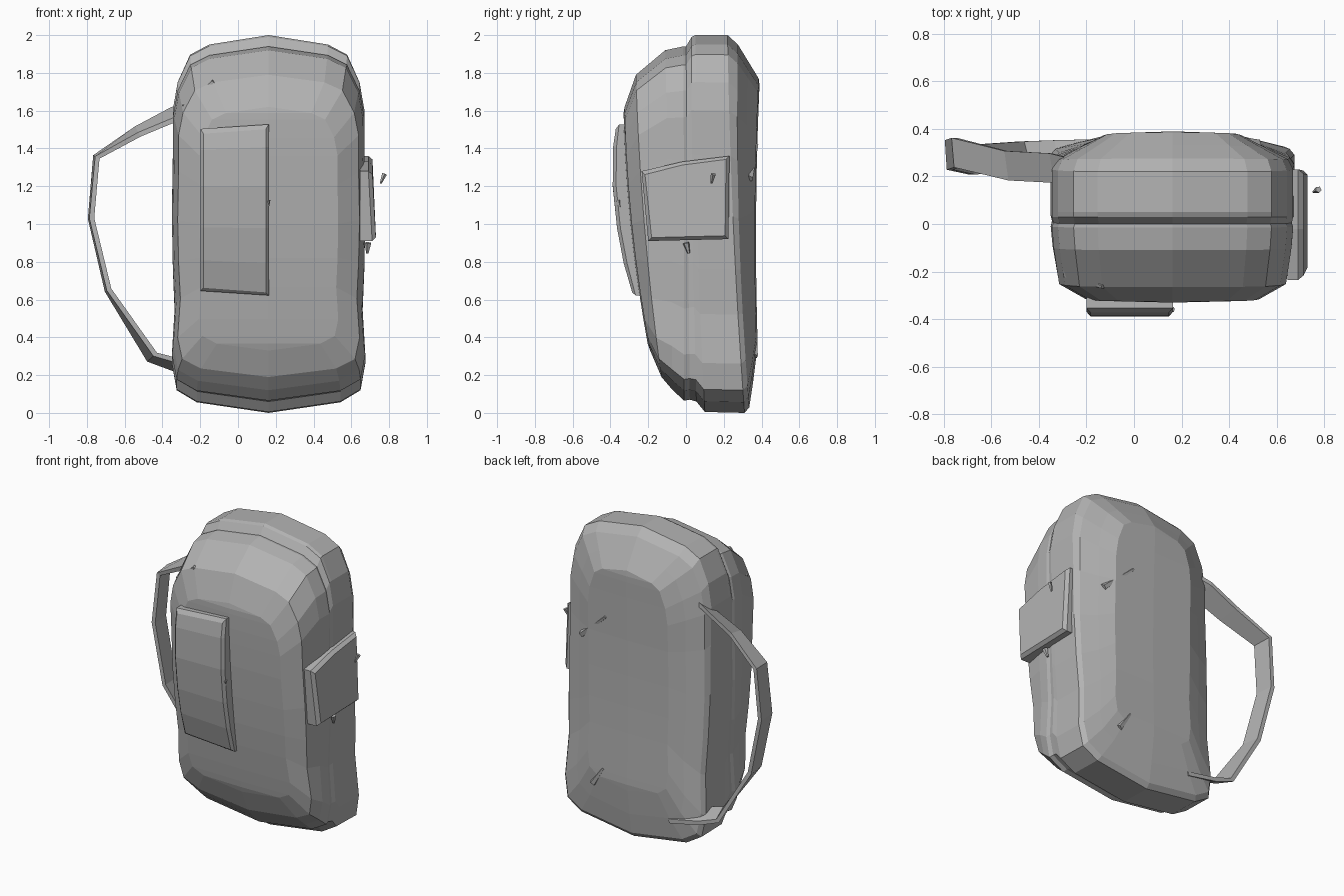
import bpy
import bmesh
from mathutils import Vector

old = bpy.data.objects.get("Cube")
if old:
    bpy.data.objects.remove(old, do_unlink=True)

grey = bpy.data.materials.new("grey fabric")
grey.use_nodes = True
GREY = (0.45, 0.45, 0.45, 1)
grey.diffuse_color = GREY
grey.node_tree.nodes["Principled BSDF"].inputs["Base Color"].default_value = GREY


def finish(name, bm):
    bmesh.ops.recalc_face_normals(bm, faces=bm.faces[:])
    mesh = bpy.data.meshes.new(name)
    bm.to_mesh(mesh)
    bm.free()
    mesh.materials.append(grey)
    obj = bpy.data.objects.new(name, mesh)
    bpy.context.collection.objects.link(obj)
    return obj


def loft(bm, rings):
    """Skin closed rings of equal length, leaving the ends open."""
    loops = [[bm.verts.new(p) for p in ring] for ring in rings]
    for a, b in zip(loops, loops[1:]):
        for i in range(len(a)):
            j = (i + 1) % len(a)
            bm.faces.new((a[i], a[j], b[j], b[i]))
    return loops


def blend(a, m, b, t):
    """Quadratic through a, m, b at t = 0, 0.5, 1."""
    return a * (1 - t) * (1 - 2 * t) + 4 * m * t * (1 - t) + b * t * (2 * t - 1)


# --- Body: rounded outline lofted from the front panel to the back panel ---
CENTRE, HALF = 0.162, 0.507
OUTLINE = [(0, 1), (.62, .975), (.82, .948), (.95, .875), (1, .8), (1, .68),
           (1.01, .52), (1, .38), (.98, .26), (1.01, .13), (.96, .06), (.75, .028), (0, 0)]
# width scale, bottom z, top z, then y at bottom, middle and top
SECTIONS = [
    (.72, .33, 1.62, -.19, -.285, -.325),
    (.94, .19, 1.79, -.13, -.22, -.265),
    (.985, .12, 1.92, -.07, -.09, -.11),
    (1.0, .065, 1.94, -.01, -.01, -.015),
    (.988, .07, 1.94, .02, .01, .0),
    (1.0, .06, 1.99, .055, .035, .03),
    (1.0, .005, 2.0, .10, .06, .05),
    (1.0, .0, 2.0, .31, .25, .22),
    (.96, .03, 1.95, .335, .28, .275),
    (.76, .16, 1.86, .355, .325, .33),
    (.57, .32, 1.77, .375, .365, .385),
]


def body_ring(section):
    sx, zb, zt, yb, ym, yt = section

    def point(x, t):
        return (CENTRE + x * sx * HALF, blend(yb, ym, yt, t), zb + (zt - zb) * t)
    right = [point(x, t) for x, t in OUTLINE]
    left = [point(-x, t) for x, t in OUTLINE[-2:0:-1]]
    return right + left


bm = bmesh.new()
loops = loft(bm, [body_ring(s) for s in SECTIONS])
for loop, bulge in ((loops[0], -.006), (loops[-1], .006)):
    # close each panel with a centre column
    n, last = len(loop), len(OUTLINE) - 1
    mids = [loop[0]]
    for i in range(1, last):
        c = (loop[i].co + loop[n - i].co) / 2
        mids.append(bm.verts.new(c + Vector((0, bulge, 0))))
    mids.append(loop[last])
    for i in range(last):
        for side in (i, i + 1), ((n - i) % n, n - i - 1):
            quad = [mids[i], loop[side[0]], loop[side[1]], mids[i + 1]]
            bm.faces.new(list(dict.fromkeys(quad)))
finish("backpack_body", bm)

# --- Front pocket: curved raised panel with a bevelled rim ---
POCKET_ROWS = [(.65, -.285), (.8, -.33), (.98, -.365), (1.2, -.388), (1.4, -.386), (1.49, -.372)]


def pocket_ring(grow, back):
    right, left = [], []
    last = len(POCKET_ROWS) - 1
    for i, (z, y) in enumerate(POCKET_ROWS):
        dz = -grow if i == 0 else 1.6 * grow if i == last else 0
        tilt = .012 * (2 * i / last - 1)
        right.append((.147 + grow, y + back, z + dz + tilt))
        left.append((-.183 - grow, y + back, z + dz - tilt))
    return right + left[::-1]


bm = bmesh.new()
loops = loft(bm, [pocket_ring(.016, .1), pocket_ring(.016, .018), pocket_ring(0, 0)])
face, n = loops[-1], len(loops[-1])
for i in range(n // 2 - 1):
    bm.faces.new((face[i], face[i + 1], face[n - 2 - i], face[n - 1 - i]))
finish("front_pocket", bm)


# --- Side pocket: slanted block standing off the left side ---
def side_ring(x_low, x_top, inset):
    s = inset
    return [(x_low, -.2 + s, .91 + s), (x_low, .225 - s, .92 + s),
            (x_top, .23 - s, 1.36 - s), (x_top, -.02, 1.33 - s), (x_top, -.235 + s, 1.28 - s)]


bm = bmesh.new()
loops = loft(bm, [side_ring(.645, .645, 0), side_ring(.71, .69, 0), side_ring(.73, .712, .018)])
bm.faces.new(loops[-1])
finish("side_pocket", bm)

# --- Shoulder strap: twisted flat band; the last value leans its rear edge outward ---
PATH = [(-.2, .2, 1.63, .03), (-.34, .235, 1.58, .028), (-.53, .245, 1.49, .018),
        (-.75, .3, 1.355, .006), (-.778, .29, 1.03, .004), (-.688, .27, .65, .006),
        (-.455, .285, .295, .022), (-.33, .29, .255, .024), (-.12, .295, .21, .02)]
path = [Vector(p[:3]) for p in PATH]
rings = []
for i, p in enumerate(path):
    run = path[min(i + 1, len(path) - 1)] - path[max(i - 1, 0)]
    normal = Vector((run.z, 0, -run.x)).normalized()
    across = Vector((0, .062, 0)) + normal * PATH[i][3]
    out = normal * .013
    rings.append([p + across + out, p - across + out, p - across - out, p + across - out])
bm = bmesh.new()
loops = loft(bm, rings)
bm.faces.new(loops[0])
bm.faces.new(loops[-1])
finish("shoulder_strap", bm)


# --- Small tapered tabs: zip pulls and loose strap ends ---
def tab(name, start, end, radius):
    a, b = Vector(start), Vector(end)
    turn = (b - a).to_track_quat('Z', 'Y').to_matrix().to_4x4()
    turn.translation = (a + b) / 2
    bm = bmesh.new()
    bmesh.ops.create_cone(bm, cap_ends=True, segments=5, radius1=radius,
                          radius2=radius * .4, depth=(b - a).length, matrix=turn)
    finish(name, bm)


tab("side_zip_pull", (.775, .145, 1.265), (.755, .135, 1.215), .014)
tab("lower_zip_pull", (.69, 0, .9), (.685, .015, .845), .018)
tab("front_zip_pull", (.16, -.36, 1.125), (.16, -.35, 1.09), .012)
tab("upper_strap_end", (.52, .335, 1.24), (.32, .375, 1.42), .022)
tab("lower_strap_end", (.42, .36, .3), (.34, .37, .42), .022)
tab("front_strap_end", (-.28, -.2, 1.62), (-.13, -.262, 1.755), .028)
